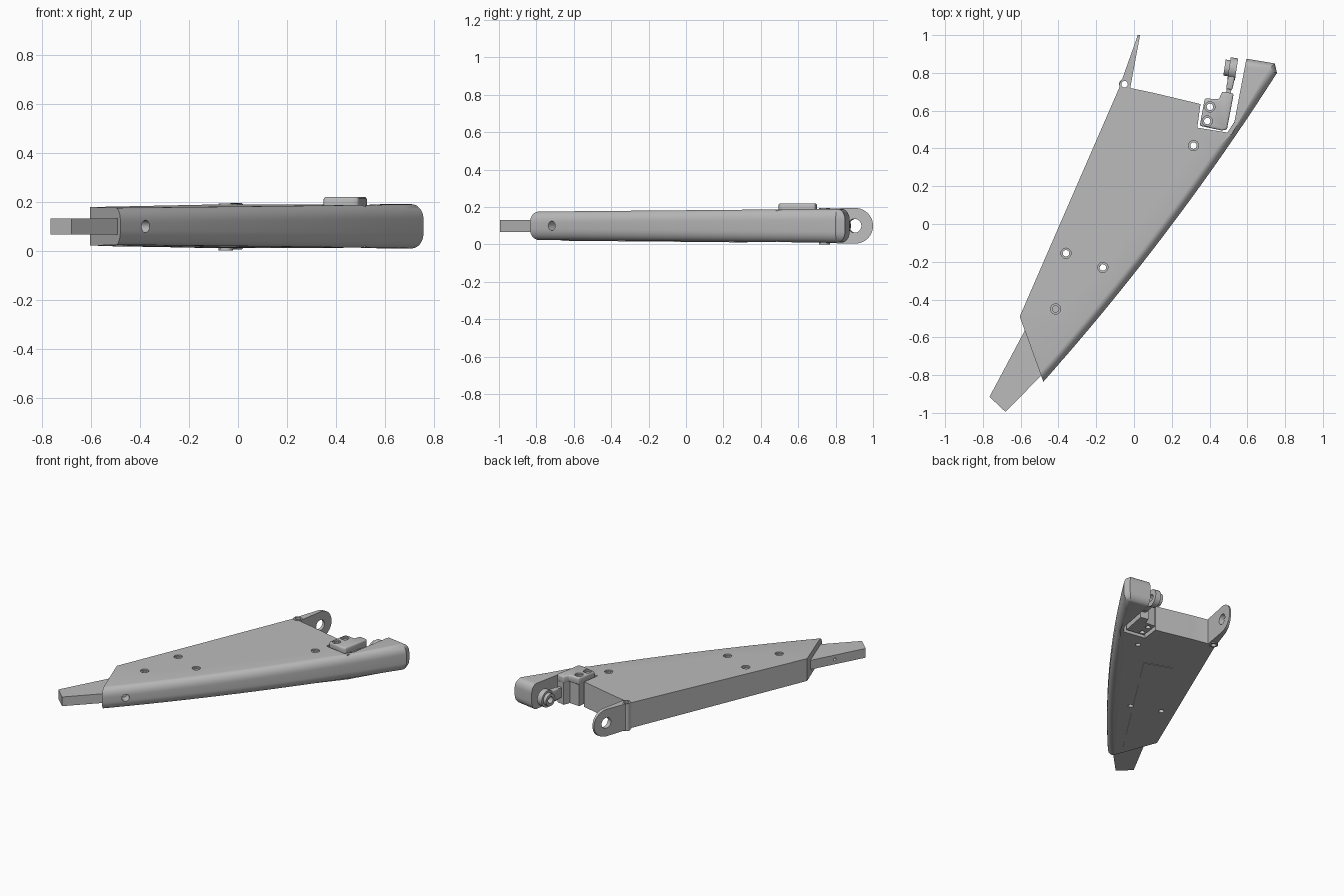
import bpy, bmesh, math
from mathutils import Vector, Matrix

cube = bpy.data.objects.get("Cube")
if cube:
    bpy.data.objects.remove(cube, do_unlink=True)

grey = bpy.data.materials.new("satin_grey")
grey.use_nodes = True
grey.diffuse_color = (0.5, 0.5, 0.5, 1)
grey.node_tree.nodes["Principled BSDF"].inputs["Base Color"].default_value = (0.5, 0.5, 0.5, 1)
MID = 0.1  # height of the centre plane


def finish(name, bm):
    bmesh.ops.recalc_face_normals(bm, faces=bm.faces)
    mesh = bpy.data.meshes.new(name)
    bm.to_mesh(mesh)
    bm.free()
    obj = bpy.data.objects.new(name, mesh)
    bpy.context.collection.objects.link(obj)
    mesh.materials.append(grey)
    return obj


def activate(obj):
    bpy.ops.object.select_all(action='DESELECT')
    obj.select_set(True)
    bpy.context.view_layer.objects.active = obj


def loft(name, rings):
    """Skin a stack of equal rings and cap both ends."""
    bm = bmesh.new()
    rows = [[bm.verts.new(p) for p in ring] for ring in rings]
    n = len(rows[0])
    for a, b in zip(rows, rows[1:]):
        for i in range(n):
            j = (i + 1) % n
            bm.faces.new((a[i], a[j], b[j], b[i]))
    bm.faces.new(rows[0][::-1])
    bm.faces.new(rows[-1])
    return finish(name, bm)


def prism(name, pts, z0, z1, bevel=0):
    obj = loft(name, [[(x, y, z) for x, y in pts] for z in (z0, z1)])
    if bevel:
        mod = obj.modifiers.new("soft", 'BEVEL')
        mod.width, mod.segments = bevel, 3
        activate(obj)
        bpy.ops.object.modifier_apply(modifier="soft")
    return obj


def cylinder(name, centre, radius, length, axis=(0, 0, 1)):
    bm = bmesh.new()
    turn = Vector(axis).to_track_quat('Z', 'Y').to_matrix().to_4x4()
    bmesh.ops.create_cone(bm, cap_ends=True, segments=32, radius1=radius, radius2=radius,
                          depth=length, matrix=Matrix.Translation(centre) @ turn)
    return finish(name, bm)


def cut(obj, centre, radius, length, axis=(0, 0, 1)):
    tool = cylinder("cutter", centre, radius, length, axis)
    tool.hide_render = True
    mod = obj.modifiers.new("hole", 'BOOLEAN')
    mod.operation, mod.solver, mod.object = 'DIFFERENCE', 'EXACT', tool
    activate(obj)
    bpy.ops.object.modifier_apply(modifier="hole")
    bpy.data.objects.remove(tool, do_unlink=True)


def inset(pts, widths):
    """Move each edge of a counter-clockwise outline inward by its own width."""
    out = []
    for i, p in enumerate(pts):
        d0 = (p - pts[i - 1]).normalized()
        d1 = (pts[(i + 1) % len(pts)] - p).normalized()
        a = p + Vector((-d0.y, d0.x)) * widths[i - 1]
        b = p + Vector((-d1.y, d1.x)) * widths[i]
        t = (b - a).cross(d1) / d0.cross(d1) if abs(d0.cross(d1)) > 1e-5 else 0
        out.append(a + d0 * t)
    return out


# Body: tapered wedge with a rounded, curved outer edge
start, ctrl, end = Vector((-0.48, -0.835)), Vector((0.205, -0.065)), Vector((0.757, 0.8))
STEPS = 20
outline = []
for k in range(STEPS + 1):
    t = k / STEPS
    outline.append(start * (1 - t) ** 2 + ctrl * 2 * t * (1 - t) + end * t * t)
outline += [Vector(p) for p in ((0.745, 0.85), (0.595, 0.875), (0.52, 0.48), (0.335, 0.51),
                                (0.352, 0.635), (0.1, 0.695), (-0.02, 0.72),
                                (-0.07, 0.74), (-0.605, -0.49))]
rounded = STEPS + 2


def half_height(y):
    return 0.083 + 0.009 * y


rings = []
SEG = 8
for side in (-1, 1):
    for k in range(SEG + 1):
        a = math.pi / 2 * (k / SEG if side > 0 else 1 - k / SEG)
        width = 0.045 * (1 - math.cos(a))
        drop = 0.06 * (1 - math.sin(a))
        ring = inset(outline, [width if i < rounded else 0 for i in range(len(outline))])
        rings.append([(p.x, p.y, MID + side * (half_height(p.y) - drop)) for p in ring])
body = loft("body", rings)

# Hinge lug: thin wedge plate with a round end
prof = [(0.72, -1), (0.72, 1)]
rows = [(0.72, -0.092), (0.72, 0.092)]
for k in range(25):
    a = math.pi / 2 - math.pi * k / 24
    rows.append((0.905 + 0.095 * math.cos(a), 0.095 * math.sin(a)))


def lug_side(x0, x1):
    return [(x0 + (x1 - x0) * (y - 0.72) / 0.28, y, MID + z) for y, z in rows]


lug = loft("hinge_lug", [lug_side(-0.079, 0.02), lug_side(-0.02, 0.032)])
cut(lug, (0, 0.905, MID), 0.037, 0.4, (1, -0.3, 0))
boss = cylinder("lug_screw_boss", (-0.05, 0.74, 0.0975), 0.029, 0.193)

# Tongue projecting from the narrow end
tongue = prism("tongue", [(-0.765, -0.915), (-0.68, -0.995), (-0.46, -0.77), (-0.42, -0.6),
                          (-0.56, -0.53)], 0.066, 0.131)
cut(tongue, (-0.66, -0.72, MID), 0.01, 0.06, (0.88, -0.47, 0))

# Flush panel under the body
panel_pts = [(0.136, 0.26), (-0.054, 0.33), (-0.55, -0.59), (-0.47, -0.67)]
loft("underside_panel", [[(x, y, MID - half_height(y) + dz) for x, y in panel_pts]
                         for dz in (-0.003, 0.003)])

# Latch bracket in the notch
bracket = prism("latch_bracket", [(0.348, 0.52), (0.465, 0.495), (0.492, 0.5), (0.528, 0.69),
                                  (0.467, 0.702), (0.45, 0.66), (0.375, 0.665)],
                0.17, 0.22, 0.01)
block = prism("latch_block", [(0.358, 0.527), (0.487, 0.505), (0.522, 0.688), (0.467, 0.7),
                              (0.45, 0.655), (0.375, 0.66)], 0.02, 0.175)

# Rod end behind the bracket
neck = prism("rod_neck", [(0.485, 0.68), (0.51, 0.675), (0.525, 0.77), (0.5, 0.775)], 0.065, 0.135)
AXIS = (1, -0.15, 0)
eye = cylinder("rod_eye", (0.523, 0.822, MID), 0.058, 0.04, AXIS)
eye_stem = prism("rod_eye_stem", [(0.487, 0.715), (0.52, 0.71), (0.54, 0.8), (0.503, 0.805)],
                 0.06, 0.14, 0.008)
collar = cylinder("rod_collar", (0.494, 0.826, MID), 0.043, 0.03, AXIS)
for part in (eye, collar):
    cut(part, (0.51, 0.824, MID), 0.023, 0.2, AXIS)

# Screw holes with counterbores
for x, y in ((0.315, 0.415), (-0.36, -0.155), (-0.165, -0.23)):
    cut(body, (x, y, MID), 0.017, 0.5)
    cut(body, (x, y, MID + half_height(y)), 0.027, 0.02)
for part in (body, lug, boss):
    cut(part, (-0.05, 0.74, MID), 0.017, 0.5)
cut(boss, (-0.05, 0.74, 0.195), 0.024, 0.02)
cut(body, (-0.415, -0.45, 0.18), 0.017, 0.08)
cut(body, (-0.415, -0.45, MID + half_height(-0.45)), 0.027, 0.02)
for x, y in ((0.402, 0.62), (0.388, 0.545)):
    for part in (bracket, block):
        cut(part, (x, y, MID), 0.017, 0.5)
    cut(bracket, (x, y, 0.22), 0.027, 0.02)

# Pin hole in the rounded edge
cut(body, (-0.38, -0.715, MID), 0.025, 0.12, (0.72, -0.69, 0))

for obj in bpy.context.collection.objects:
    if obj.type == 'MESH' and grey.name in obj.data.materials:
        activate(obj)
        bpy.ops.object.shade_smooth_by_angle(angle=math.radians(30))
